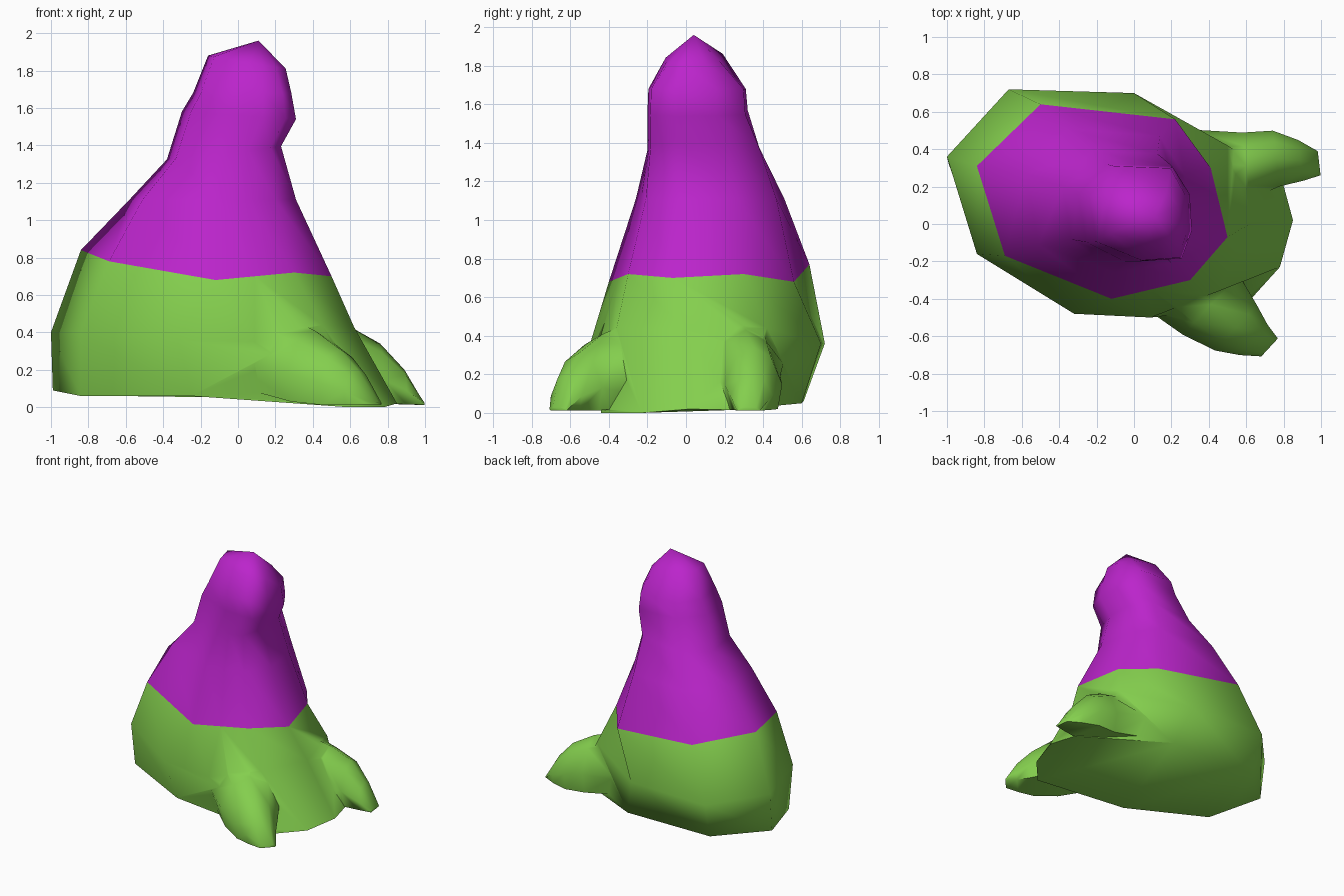
import bpy, bmesh, math
from mathutils import Vector

if "Cube" in bpy.data.objects:
    bpy.data.objects.remove(bpy.data.objects["Cube"])


def material(name, color):
    m = bpy.data.materials.new(name)
    m.diffuse_color = (*color, 1)
    m.use_nodes = True
    m.node_tree.nodes["Principled BSDF"].inputs["Base Color"].default_value = m.diffuse_color
    return m


green = material("green", (0.23, 0.62, 0.075))
purple = material("purple", (0.50, 0.018, 0.60))


def loft(name, rings, mats, mat_rule, tip=None):
    """Skin a list of equal-length rings and close the ends."""
    bm = bmesh.new()
    vs = [[bm.verts.new(p) for p in ring] for ring in rings]
    n = len(rings[0])
    for k in range(len(vs) - 1):
        for i in range(n):
            j = (i + 1) % n
            f = bm.faces.new((vs[k][i], vs[k][j], vs[k + 1][j], vs[k + 1][i]))
            f.material_index = mat_rule(k)
    caps = [bm.faces.new(vs[0])]
    if tip:
        t = bm.verts.new(tip)
        for i in range(n):
            f = bm.faces.new((vs[-1][i], vs[-1][(i + 1) % n], t))
            f.material_index = mat_rule(len(vs))
    else:
        caps.append(bm.faces.new(vs[-1]))
    bmesh.ops.triangulate(bm, faces=caps)
    bmesh.ops.recalc_face_normals(bm, faces=bm.faces)
    me = bpy.data.meshes.new(name)
    bm.to_mesh(me)
    bm.free()
    for m in mats:
        me.materials.append(m)
    ob = bpy.data.objects.new(name, me)
    bpy.context.collection.objects.link(ob)
    return ob


# Lower body rings: underside, belly, waist where the colours meet
underside = [(-0.99, 0.32, 0.09), (-0.64, 0.61, 0.06), (0.10, 0.60, 0.05),
             (0.79, 0.24, 0.015), (0.85, 0.02, 0.02), (0.78, -0.23, 0.00),
             (0.59, -0.44, 0.00), (-0.25, -0.42, 0.06), (-0.84, -0.11, 0.06)]
belly = [(-1.00, 0.36, 0.40), (-0.67, 0.72, 0.36), (0.00, 0.70, 0.36),
         (0.50, 0.42, 0.44), (0.62, 0.00, 0.43), (0.45, -0.36, 0.44),
         (0.09, -0.50, 0.35), (-0.32, -0.48, 0.36), (-0.84, -0.16, 0.40)]
waist = [(-0.84, 0.31, 0.84), (-0.50, 0.64, 0.77), (0.22, 0.56, 0.68),
         (0.41, 0.30, 0.72), (0.50, -0.07, 0.70), (0.30, -0.30, 0.72),
         (0.09, -0.35, 0.70), (-0.12, -0.40, 0.68), (-0.69, -0.17, 0.78)]


def fitted(x0, x1, y0, y1, z, tilt=0.0, square=0.7):
    """The waist outline squeezed into a box at height z, front squared off."""
    out = []
    for x, y, _ in waist:
        a, b = (x + 0.17) / 0.67, (y - 0.12) / 0.52
        q = square if a > 0 else 0.3
        s = (1 - q) + q / max(abs(a), abs(b))
        a, b = a * s, b * s
        out.append(((x0 + x1) / 2 + a * (x1 - x0) / 2,
                    (y0 + y1) / 2 + b * (y1 - y0) / 2, z + tilt * a / 2))
    return out


# Neck and head rings
upper = [fitted(-0.58, 0.31, -0.26, 0.51, 1.11, 0, 0.3),
         fitted(-0.38, 0.23, -0.20, 0.39, 1.36, 0.07),
         fitted(-0.30, 0.31, -0.20, 0.32, 1.56, -0.04),
         fitted(-0.24, 0.285, -0.195, 0.31, 1.68),
         fitted(-0.16, 0.255, -0.105, 0.19, 1.845, -0.07, 0.3)]
body = loft("body", [underside, belly, waist] + upper, [green, purple],
            lambda k: 0 if k < 2 else 1, tip=(0.11, 0.04, 1.96))


def foot(name, sections):
    """Sections along the foot: x, y, half width, base height, top height."""
    a, b = Vector(sections[0][:2]), Vector(sections[-1][:2])
    d = (b - a).normalized()
    side = Vector((-d.y, d.x))
    profile = [(-0.85, 0), (-1, 0.4), (-0.6, 0.85), (0, 1), (0.6, 0.85), (1, 0.4), (0.85, 0)]
    rings = [[(x + side.x * s * w, y + side.y * s * w, z0 + t * (z1 - z0)) for s, t in profile]
             for x, y, w, z0, z1 in sections]
    return loft(name, rings, [green], lambda k: 0)


feet = [foot("right_foot", [(0.28, 0.24, 0.27, 0.10, 0.53), (0.60, 0.31, 0.18, 0.03, 0.43),
                            (0.76, 0.35, 0.15, 0.02, 0.34), (0.89, 0.34, 0.11, 0.015, 0.20),
                            (0.99, 0.325, 0.065, 0.012, 0.03)]),
        foot("left_foot", [(0.14, -0.12, 0.32, 0.12, 0.54), (0.41, -0.43, 0.22, 0.03, 0.41),
                           (0.545, -0.555, 0.165, 0.012, 0.31), (0.64, -0.62, 0.11, 0.012, 0.20),
                           (0.725, -0.66, 0.065, 0.012, 0.03)])]

# Merge the feet into the body so the skin is continuous
bpy.context.view_layer.objects.active = body
body.select_set(True)
for f in feet:
    mod = body.modifiers.new("join", 'BOOLEAN')
    mod.operation = 'UNION'
    mod.solver = 'EXACT'
    mod.object = f
    bpy.ops.object.modifier_apply(modifier=mod.name)
    bpy.data.objects.remove(f)
bpy.ops.object.shade_smooth_by_angle(angle=math.radians(75))
